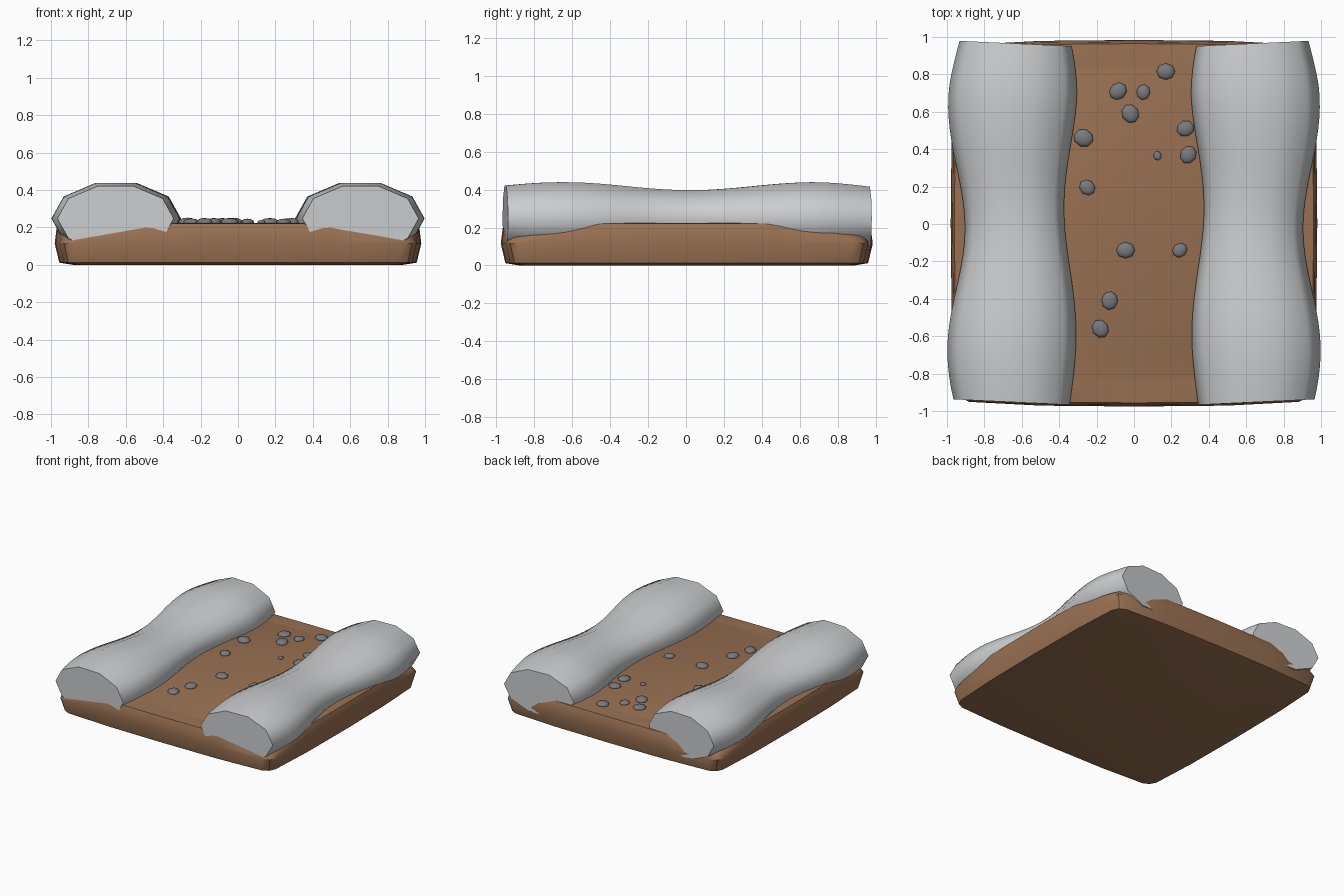
import bpy, bmesh, math

cube = bpy.data.objects.get("Cube")
if cube:
    bpy.data.objects.remove(cube, do_unlink=True)


def material(name, rgb):
    mat = bpy.data.materials.new(name)
    mat.use_nodes = True
    mat.diffuse_color = (*rgb, 1)
    mat.node_tree.nodes["Principled BSDF"].inputs["Base Color"].default_value = (*rgb, 1)
    return mat


EARTH = material("brown earth", (0.32, 0.165, 0.085))
BANK = material("pale grey", (0.60, 0.61, 0.62))
STONE = material("stone grey", (0.19, 0.195, 0.21))


def finish(bm, name, mat, angle):
    bmesh.ops.recalc_face_normals(bm, faces=bm.faces)
    mesh = bpy.data.meshes.new(name)
    bm.to_mesh(mesh)
    bm.free()
    mesh.materials.append(mat)
    obj = bpy.data.objects.new(name, mesh)
    bpy.context.collection.objects.link(obj)
    bpy.ops.object.select_all(action='DESELECT')
    obj.select_set(True)
    bpy.context.view_layer.objects.active = obj
    bpy.ops.object.shade_smooth_by_angle(angle=math.radians(angle))
    return obj


def loft(bm, rings):
    """Skin closed rings of points and cap both ends."""
    loops = [[bm.verts.new(p) for p in ring] for ring in rings]
    n = len(loops[0])
    for a, b in zip(loops, loops[1:]):
        for i in range(n):
            j = (i + 1) % n
            bm.faces.new((a[i], a[j], b[j], b[i]))
    bm.faces.new(loops[0])
    bm.faces.new(loops[-1])


# Ground slab: bulging rounded square with corners that sag
def slab_outline():
    side = [(0.955, -0.88), (0.975, -0.5), (0.98, 0), (0.975, 0.5),
            (0.955, 0.88), (0.93, 0.93)]
    pts = []
    for k in range(4):
        c, s = round(math.cos(k * math.pi / 2)), round(math.sin(k * math.pi / 2))
        pts += [(x * c - y * s, x * s + y * c) for x, y in side]
    return pts


def slab_ring(scale, z, sag):
    ring = []
    for x, y in slab_outline():
        corner = min(abs(x), abs(y)) > 0.8
        ring.append((x * scale, y * scale + 0.004, z - sag * corner))
    return ring


bm = bmesh.new()
levels = [(0.9, 0.0, 0), (0.975, 0.012, 0), (1.0, 0.115, 0),
          (0.99, 0.195, 0.06), (0.98, 0.222, 0.07), (0.86, 0.224, 0)]
loft(bm, [slab_ring(*level) for level in levels])
finish(bm, "ground_slab", EARTH, 35)


# Wavy banks: ten-sided sections that swell and narrow along the length
def bank(name, side):
    bm = bmesh.new()
    rings = []
    steps = 32
    for i in range(steps + 1):
        y = -0.952 + 1.917 * i / steps
        width = 0.305 - 0.038 * math.cos(math.pi * (y - 0.02) / 0.67)
        if y > 0.7:
            width -= 0.06 * (y - 0.7)
        middle = 0.645 + 0.013 * math.sin(math.pi * (y - 0.12) / 0.62)
        ring = []
        for k in range(10):
            a = k * math.tau / 10
            dx = width * math.cos(a)
            ring.append((side * (middle + dx), y + 0.047 * dx,
                         0.248 + 0.585 * width * math.sin(a)))
        rings.append(ring)
    loft(bm, rings)
    finish(bm, name, BANK, 62)


bank("left_bank", 1)
bank("right_bank", -1)

# Pebbles scattered along the path: x, y, radius
PEBBLES = [(0.17, 0.815, 0.05), (-0.085, 0.71, 0.05), (0.05, 0.705, 0.042),
           (-0.02, 0.59, 0.052), (-0.27, 0.46, 0.054), (0.275, 0.51, 0.048),
           (0.29, 0.37, 0.049), (0.125, 0.365, 0.025), (-0.25, 0.195, 0.045),
           (-0.045, -0.14, 0.05), (0.245, -0.14, 0.042), (-0.13, -0.41, 0.05),
           (-0.18, -0.56, 0.05)]
for i, (x, y, r) in enumerate(PEBBLES):
    bm = bmesh.new()
    bmesh.ops.create_uvsphere(bm, u_segments=8, v_segments=6, radius=r)
    pebble = finish(bm, f"pebble_{i + 1}", STONE, 50)
    pebble.scale = (1, 0.88, 0.45)
    pebble.rotation_euler.z = i * 0.7
    pebble.location = (x, y, 0.228)
